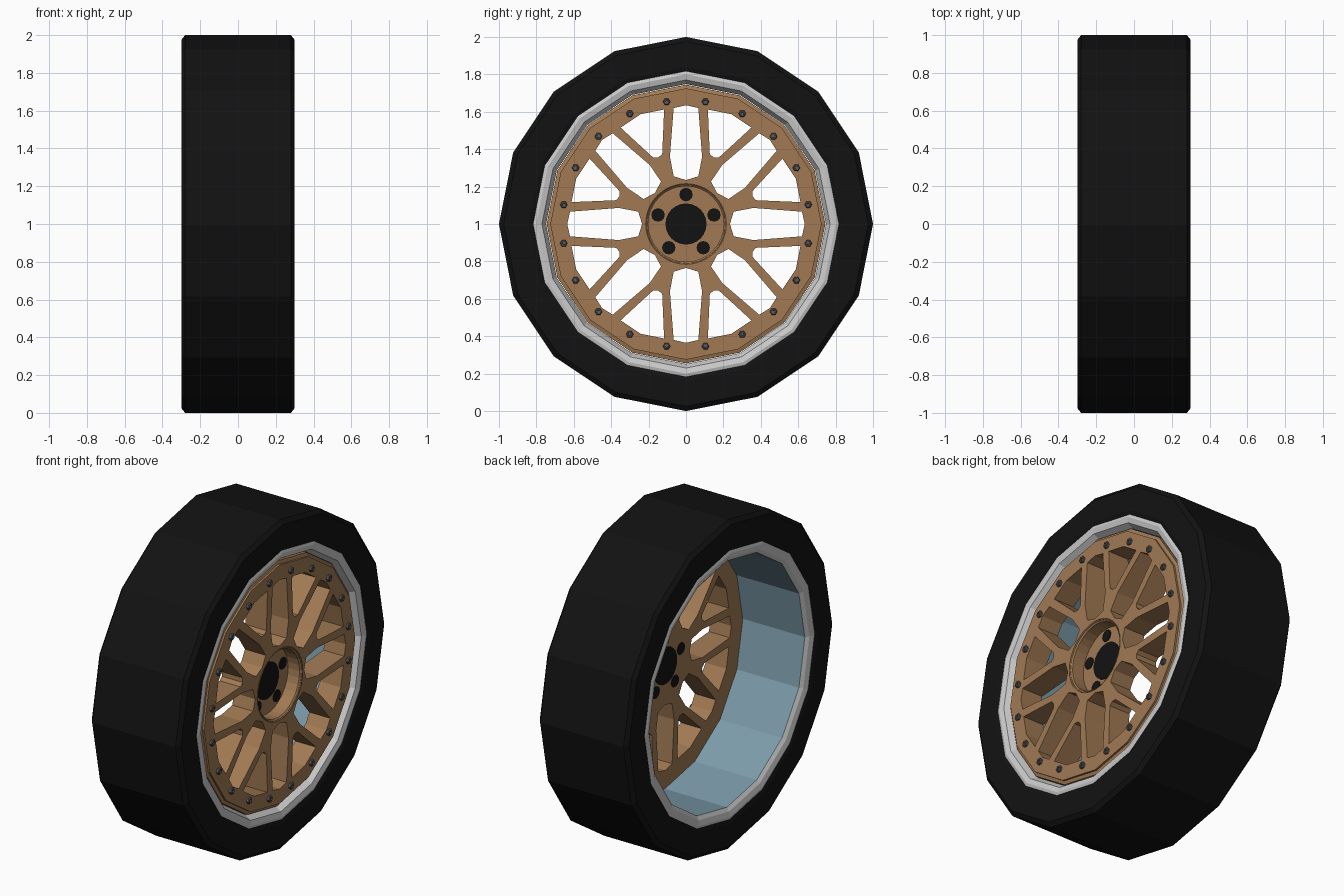
import bpy, bmesh
from math import sin, cos, pi, radians
from mathutils import Matrix

if "Cube" in bpy.data.objects:
    bpy.data.objects.remove(bpy.data.objects["Cube"])

# local x,y,z -> world y,z,x, lifted to the axle height
TO_AXLE = Matrix(((0, 0, 1, 0), (1, 0, 0, 0), (0, 1, 0, 1), (0, 0, 0, 1)))


def material(name, rgb):
    m = bpy.data.materials.new(name)
    m.diffuse_color = (*rgb, 1)
    m.use_nodes = True
    m.node_tree.nodes["Principled BSDF"].inputs["Base Color"].default_value = m.diffuse_color
    return m


BLACK = material("rubber_black", (0.006, 0.006, 0.006))
BRONZE = material("bronze", (0.36, 0.195, 0.088))
STEEL = material("dark_steel", (0.12, 0.12, 0.13))
BARREL = material("blue_grey", (0.20, 0.33, 0.40))


def add_object(name, bm, mat=None):
    me = bpy.data.meshes.new(name)
    bm.to_mesh(me)
    bm.free()
    ob = bpy.data.objects.new(name, me)
    bpy.context.collection.objects.link(ob)
    if mat:
        me.materials.append(mat)
    return ob


def lathe(name, profile, mat=None, n=16, y=0, z=0):
    """Spin (x, radius) points around the axle; faces look left of the path."""
    bm = bmesh.new()
    rings = [[bm.verts.new((x, y + r * cos(2 * pi * j / n), 1 + z + r * sin(2 * pi * j / n)))
              for j in range(n)] for x, r in profile]
    for a, b in zip(rings, rings[1:]):
        for j in range(n):
            k = (j + 1) % n
            bm.faces.new((a[j], a[k], b[k], b[j]))
    bmesh.ops.remove_doubles(bm, verts=bm.verts, dist=1e-5)
    return add_object(name, bm, mat)


def plug(name, x0, x1, r, n, mat, y=0, z=0):
    return lathe(name, [(x0, 0), (x0, r), (x1, r), (x1, 0)], mat, n, y, z)


def circle(r, n):
    return [(r * cos(2 * pi * i / n), r * sin(2 * pi * i / n)) for i in range(n)]


def turned(points, deg):
    c, s = cos(radians(deg)), sin(radians(deg))
    return [(x * c - y * s, x * s + y * c) for x, y in points]


def mirrored(half):
    return half + [(-x, y) for x, y in reversed(half) if abs(x) > 1e-6]


# tyre and rim lips
lathe("tyre", [(-0.292, 0.815), (-0.30, 0.84), (-0.30, 0.975), (-0.28, 1.0),
               (0.28, 1.0), (0.30, 0.975), (0.30, 0.84), (0.292, 0.815)], BLACK)
lathe("front_rim_lip", [(0.292, 0.82), (0.298, 0.80), (0.29, 0.77), (0.25, 0.748)])
lathe("back_rim_lip", [(-0.275, 0.748), (-0.29, 0.77), (-0.298, 0.80), (-0.292, 0.82)])

# rim barrel
lathe("rim_barrel", [(-0.275, 0.748), (0.25, 0.748)], BARREL)

# spoke plate: eight deep windows between Y spokes, eight short ones inside them
deep = mirrored([(0, 0.635), (0.066, 0.62), (0.086, 0.36), (0.066, 0.255), (0, 0.235)])
deep.remove((0, 0.235)) if deep[-1] == (0, 0.235) else None
short = mirrored([(0, 0.635), (0.126, 0.61), (0.026, 0.395), (0, 0.385)])
outlines = [circle(0.725, 16), circle(0.21, 32)]
for i in range(8):
    outlines.append(turned(deep, 45 * i))
    outlines.append(turned(short, 45 * i + 22.5))
curve = bpy.data.curves.new("spoke_outline", 'CURVE')
curve.dimensions = '2D'
curve.fill_mode = 'BOTH'
curve.extrude = 0.07
for pts in outlines:
    sp = curve.splines.new('POLY')
    sp.points.add(len(pts) - 1)
    for p, (x, y) in zip(sp.points, pts):
        p.co = (x, y, 0, 1)
    sp.use_cyclic_u = True
outline = bpy.data.objects.new("spoke_outline", curve)
bpy.context.collection.objects.link(outline)
dg = bpy.context.evaluated_depsgraph_get()
flat = bpy.data.meshes.new_from_object(outline.evaluated_get(dg))
bm = bmesh.new()
bm.from_mesh(flat)
bpy.data.objects.remove(outline)
bpy.data.meshes.remove(flat)
bmesh.ops.remove_doubles(bm, verts=bm.verts, dist=1e-5)
bmesh.ops.recalc_face_normals(bm, faces=bm.faces)
bmesh.ops.transform(bm, matrix=TO_AXLE @ Matrix.Translation((0, 0, 0.21)), verts=bm.verts)
for f in bm.faces:
    f.material_index = 0
    f.smooth = False
add_object("spokes", bm, BRONZE)

# stepped edge round the spoke plate
lathe("spoke_ring_edge", [(0.14, 0.72), (0.14, 0.745), (0.262, 0.745), (0.27, 0.72)], BRONZE)

# recessed hub with bore and lug holes
lathe("hub", [(0.14, 0), (0.14, 0.216), (0.284, 0.216), (0.272, 0.202),
              (0.195, 0.202), (0.195, 0)], BRONZE, 32)
plug("centre_bore", 0.136, 0.199, 0.11, 24, BLACK)
for i in range(5):
    a = 2 * pi * i / 5
    plug(f"lug_hole_{i + 1}", 0.136, 0.199, 0.036, 12, BLACK, 0.157 * sin(a), 0.157 * cos(a))

# rim bolts
for i in range(20):
    a = radians(9 + 18 * i)
    lathe(f"rim_bolt_{i + 1}", [(0.275, 0.02), (0.291, 0.02), (0.295, 0.015), (0.295, 0.009),
                                (0.288, 0.008), (0.288, 0)], STEEL, 6,
          0.662 * sin(a), 0.662 * cos(a))
